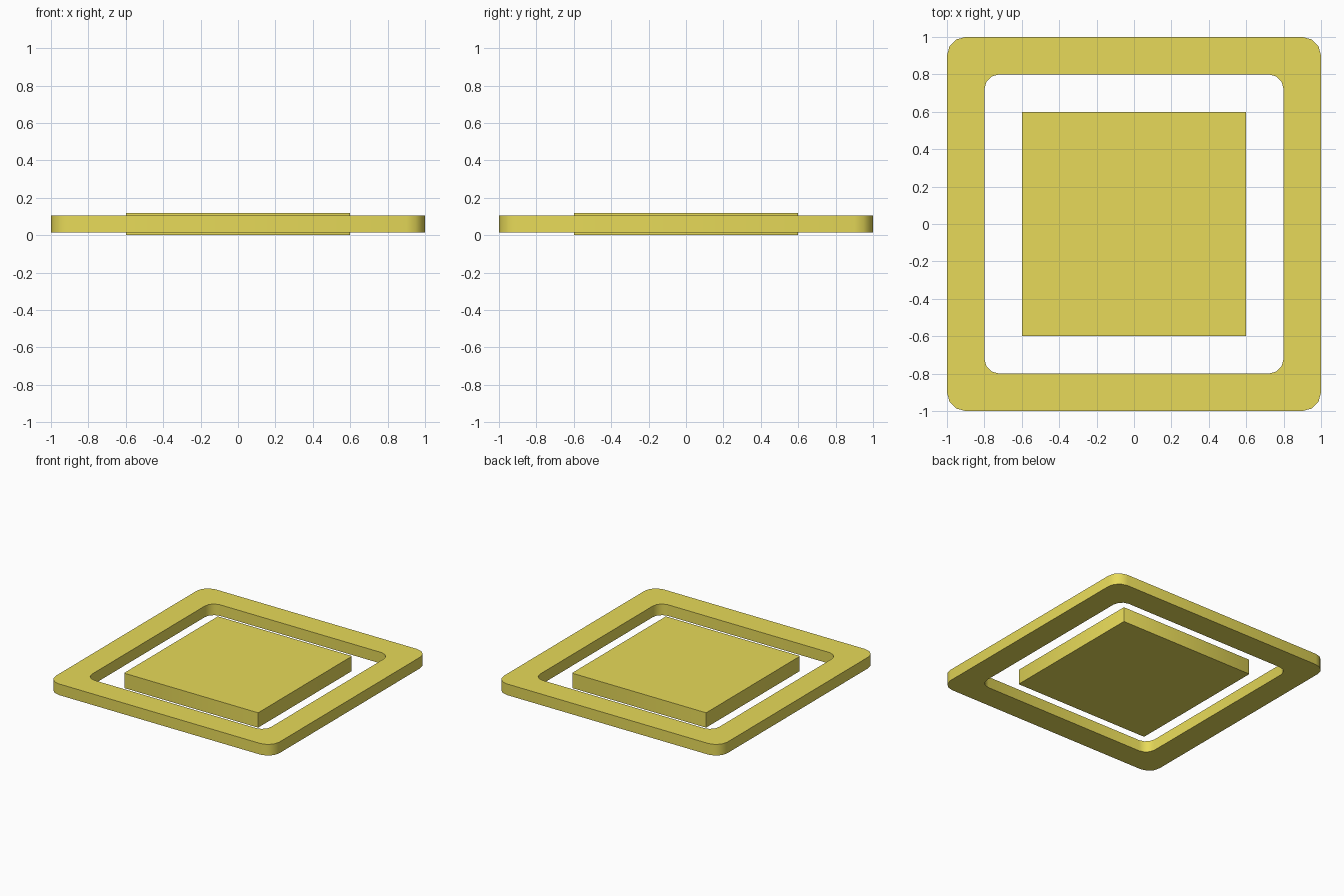
import bpy, bmesh, math

if "Cube" in bpy.data.objects:
    bpy.data.objects.remove(bpy.data.objects["Cube"])

mat = bpy.data.materials.new("yellow")
mat.diffuse_color = (0.80, 0.70, 0.10, 1)
mat.use_nodes = True
mat.node_tree.nodes["Principled BSDF"].inputs["Base Color"].default_value = mat.diffuse_color


def rounded_square(half, radius, segments):
    """Counter-clockwise outline of a square with rounded corners."""
    points = []
    c = half - radius
    for k, (sx, sy) in enumerate([(1, 1), (-1, 1), (-1, -1), (1, -1)]):
        for i in range(segments + 1):
            a = math.pi / 2 * (k + i / segments)
            points.append((sx * c + radius * math.cos(a), sy * c + radius * math.sin(a)))
    return points


def finish(name, bm):
    mesh = bpy.data.meshes.new(name)
    bmesh.ops.recalc_face_normals(bm, faces=bm.faces)
    bm.to_mesh(mesh)
    bm.free()
    mesh.materials.append(mat)
    obj = bpy.data.objects.new(name, mesh)
    bpy.context.collection.objects.link(obj)
    bpy.context.view_layer.objects.active = obj
    obj.select_set(True)
    bpy.ops.object.shade_smooth_by_angle(angle=math.radians(40))
    obj.select_set(False)
    return obj


# Outer frame: four rings of vertices joined into a closed square tube
bm = bmesh.new()
outer = rounded_square(1.0, 0.1, 3)
inner = rounded_square(0.8, 0.08, 3)
rings = [[bm.verts.new((x, y, z)) for x, y in outline]
         for outline, z in [(outer, 0.015), (outer, 0.105), (inner, 0.105), (inner, 0.015)]]
n = len(outer)
for r in range(4):
    a, b = rings[r], rings[(r + 1) % 4]
    for i in range(n):
        j = (i + 1) % n
        bm.faces.new((a[i], a[j], b[j], b[i]))
finish("outer_frame", bm)

# Centre plate: square slab with barely softened vertical corners
bm = bmesh.new()
plate = rounded_square(0.6, 0.008, 2)
face = bm.faces.new([bm.verts.new((x, y, 0)) for x, y in plate])
top = bmesh.ops.extrude_face_region(bm, geom=[face], use_keep_orig=True)["geom"]
bmesh.ops.translate(bm, vec=(0, 0, 0.12), verts=[v for v in top if isinstance(v, bmesh.types.BMVert)])
finish("centre_plate", bm)
